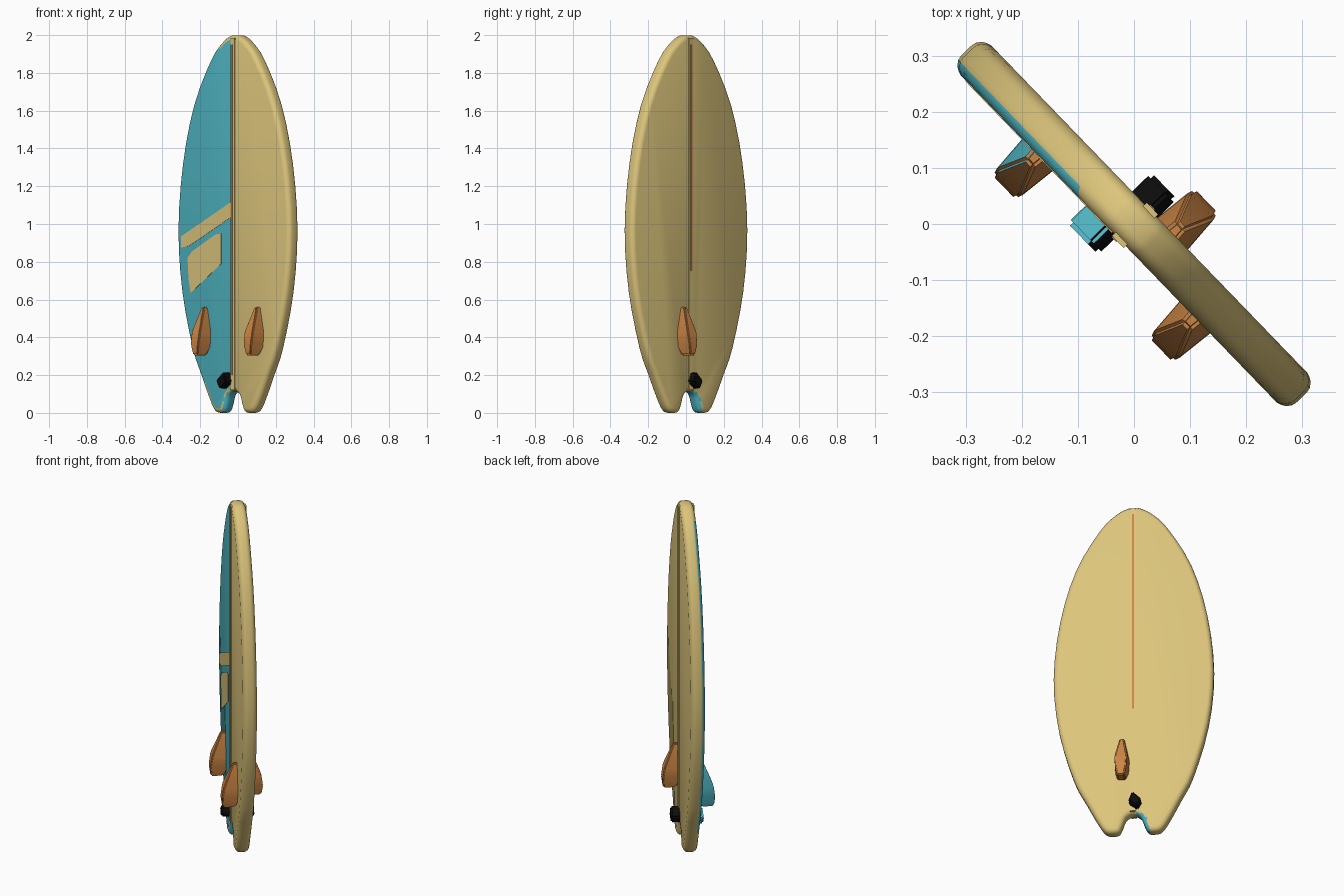
import bpy, bmesh, math
from mathutils import Vector

cube = bpy.data.objects.get("Cube")
if cube:
    bpy.data.objects.remove(cube)

TURN = math.radians(-46)  # the board stands diagonally


def material(name, rgb):
    m = bpy.data.materials.new(name)
    m.use_nodes = True
    m.diffuse_color = (*rgb, 1)
    m.node_tree.nodes["Principled BSDF"].inputs["Base Color"].default_value = (*rgb, 1)
    return m


cream = material("cream", (0.72, 0.56, 0.2))
teal = material("teal", (0.08, 0.47, 0.55))
orange = material("orange", (0.6, 0.235, 0.058))
black = material("black", (0.004, 0.004, 0.004))


def finish(bm, name, mats, rule=None, angle=35):
    """Local x runs across the board, y from front to back, z up."""
    bmesh.ops.recalc_face_normals(bm, faces=bm.faces)
    bm.normal_update()
    if rule:
        for f in bm.faces:
            f.material_index = rule(f.calc_center_median(), f.normal)
    mesh = bpy.data.meshes.new(name)
    bm.to_mesh(mesh)
    bm.free()
    ob = bpy.data.objects.new(name, mesh)
    bpy.context.collection.objects.link(ob)
    for m in mats:
        mesh.materials.append(m)
    ob.rotation_euler.z = TURN
    bpy.ops.object.select_all(action="DESELECT")
    bpy.context.view_layer.objects.active = ob
    ob.select_set(True)
    bpy.ops.object.shade_smooth_by_angle(angle=math.radians(angle))
    return ob


def smooth_path(pts, steps=3):
    """Catmull-Rom curve through the points."""
    p = [Vector(q) for q in pts]
    p = [p[0]] + p + [p[-1]]
    out = []
    for a, b, c, d in zip(p, p[1:], p[2:], p[3:]):
        for i in range(steps):
            t = i / steps
            out.append(0.5 * (2 * b + (c - a) * t + (2 * a - 5 * b + 4 * c - d) * t ** 2
                              + (3 * b - a - 3 * c + d) * t ** 3))
    return out + [p[-1]]


def prism(bm, pts, y0, y1):
    """Extrude an x-z outline from y0 to y1; returns the two caps."""
    a = [bm.verts.new((x, y0, z)) for x, z in pts]
    b = [bm.verts.new((x, y1, z)) for x, z in pts]
    caps = [bm.faces.new(a), bm.faces.new(b[::-1])]
    for i in range(len(a)):
        j = (i + 1) % len(a)
        bm.faces.new((a[j], a[i], b[i], b[j]))
    return caps


# Board: swallow-tailed outline with domed caps and rounded rails
half = smooth_path([(0.015, 0.112), (0.042, 0.09), (0.06, 0.04), (0.078, 0.006),
                    (0.115, 0), (0.152, 0.012), (0.19, 0.07), (0.255, 0.2), (0.32, 0.34),
                    (0.4, 0.64), (0.43, 0.97), (0.395, 1.32), (0.31, 1.63),
                    (0.18, 1.87), (0.09, 1.965), (0.03, 1.998)])
outline = [(p.x, p.y) for p in half] + [(-p.x, p.y) for p in reversed(half)]
RAIL = 0.03
bm = bmesh.new()
caps = prism(bm, outline, -RAIL, RAIL)
bmesh.ops.recalc_face_normals(bm, faces=bm.faces)
for cap in caps:
    bmesh.ops.inset_region(bm, faces=[cap], thickness=0.024, depth=0.008, use_even_offset=True)
rim = [e for e in bm.edges
       if all(abs(abs(v.co.y) - RAIL) < 1e-5 for v in e.verts)
       and e.verts[0].co.y * e.verts[1].co.y > 0]
bmesh.ops.bevel(bm, geom=rim, offset=0.017, segments=3, profile=0.5, affect="EDGES")
bmesh.ops.bisect_plane(bm, geom=bm.verts[:] + bm.edges[:] + bm.faces[:],
                       plane_co=(0, 0, 0), plane_no=(1, 0, 0))


def board_colour(c, n):
    if c.x > 0:
        return 0
    if c.z < 0.12 and -0.11 < c.x and n.x > 0.3:
        return 1
    if n.y < -0.95:
        return 1
    return int(n.y < -0.35 and 0.17 < c.z < 1.93)


finish(bm, "board", [cream, teal], board_colour, 50)

# Raised stringer down the middle, with thin coloured inlays
for name, mat, x0, x1, y0, y1, z0, z1 in (
        ("stringer", cream, -0.012, 0.018, -0.043, 0.043, 0.12, 1.985),
        ("front_inlay", orange, -0.011, 0.001, -0.045, -0.041, 0.2, 1.95),
        ("back_inlay", orange, -0.005, 0.007, 0.041, 0.045, 0.75, 1.95)):
    bm = bmesh.new()
    prism(bm, [(x0, z0), (x1, z0), (x1, z1), (x0, z1)], y0, y1)
    finish(bm, name, [mat])

# Painted bands on the coloured half
bands = {
    "upper_band": [(-0.392, 0.875), (-0.33, 0.885), (-0.016, 1.035), (-0.016, 1.115),
                   (-0.392, 0.935)],
    "lower_band": [(-0.32, 0.635), (-0.087, 0.79), (-0.087, 0.95), (-0.13, 0.945),
                   (-0.31, 0.855), (-0.345, 0.82), (-0.335, 0.7)],
}
for name, pts in bands.items():
    bm = bmesh.new()
    prism(bm, pts, -0.0395, -0.036)
    finish(bm, name, [cream])


# Fins: stacked sections, swept outward and down
def fin(name, x, side, mats, rule=None):
    bm = bmesh.new()
    rings = []
    for z, inner, outer, w in ((0.56, 0.03, 0.06, 0.014), (0.43, 0.025, 0.112, 0.041),
                               (0.36, 0.025, 0.122, 0.037), (0.305, 0.05, 0.115, 0.022)):
        rings.append([bm.verts.new((x + sx * w, side * y, z)) for sx, y in
                      ((-1, inner), (1, inner), (0.8, outer), (-0.8, outer))])
    for lo, hi in zip(rings, rings[1:]):
        for i in range(4):
            j = (i + 1) % 4
            bm.faces.new((lo[i], lo[j], hi[j], hi[i]))
    bm.faces.new(rings[0])
    bm.faces.new(rings[-1][::-1])
    bmesh.ops.bevel(bm, geom=bm.edges[:], offset=0.006, segments=2, affect="EDGES")
    finish(bm, name, mats, rule)


fin("front_left_fin", 0.195, -1, [orange])
fin("front_right_fin", -0.208, -1, [orange, teal],
    lambda c, n: int(n.x < -0.3 or n.z < -0.5))
fin("back_fin", 0.06, 1, [orange])


# Leash plugs: small rounded blocks near the tail
def plug(name, x, y, width, mats, rule=None):
    bm = bmesh.new()
    prism(bm, [(x - width, 0.17), (x - width * 0.3, 0.125), (x + width, 0.16),
               (x + width * 0.4, 0.22)], y - 0.03, y + 0.03)
    bmesh.ops.bevel(bm, geom=bm.edges[:], offset=0.008, segments=2, affect="EDGES")
    finish(bm, name, mats, rule)


plug("front_plug", -0.045, -0.054, 0.043, [black, teal], lambda c, n: int(n.x < -0.3))
plug("back_plug", -0.012, 0.056, 0.036, [black])
